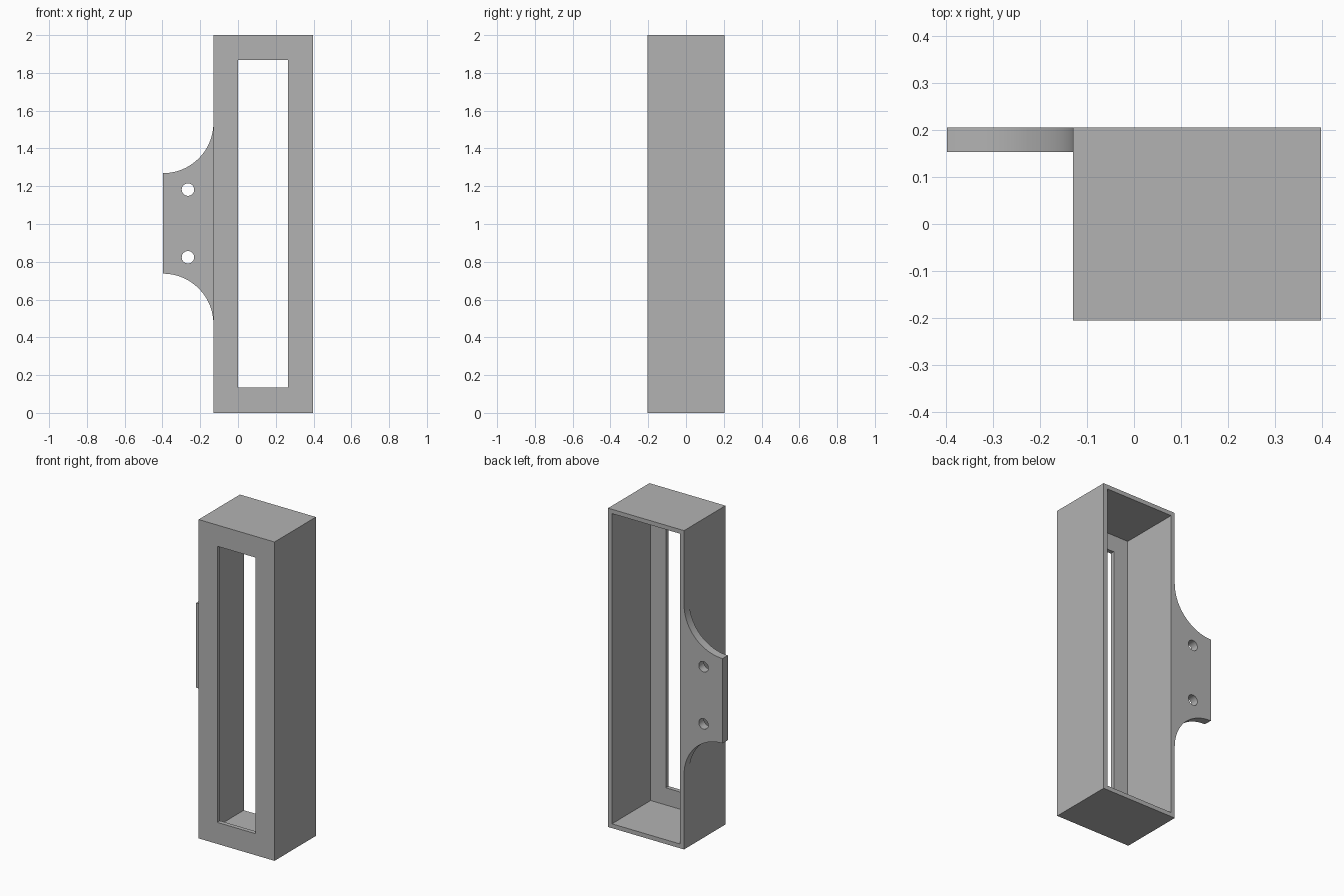
import bpy
import bmesh
from math import cos, sin, pi, radians
from mathutils import Vector

if "Cube" in bpy.data.objects:
    bpy.data.objects.remove(bpy.data.objects["Cube"])

# Main dimensions
LEFT, RIGHT = 0.397, -0.13        # casing sides in x
FRONT, BACK = -0.205, 0.205       # casing depth in y
HEIGHT, WALL = 2.0, 0.027
MID = 1.003                       # centre height of the mounting flange

grey = bpy.data.materials.new("plain grey")
grey.use_nodes = True
COLOUR = (0.45, 0.45, 0.45, 1)
grey.diffuse_color = COLOUR
grey.node_tree.nodes["Principled BSDF"].inputs["Base Color"].default_value = COLOUR


def prism(name, outline, y0, y1):
    """Extrude an (x, z) outline from y0 to y1."""
    bm = bmesh.new()
    face = bm.faces.new([bm.verts.new((x, y0, z)) for x, z in outline])
    new = bmesh.ops.extrude_face_region(bm, geom=[face])["geom"]
    verts = [v for v in new if isinstance(v, bmesh.types.BMVert)]
    bmesh.ops.translate(bm, verts=verts, vec=Vector((0, y1 - y0, 0)))
    bmesh.ops.recalc_face_normals(bm, faces=bm.faces)
    mesh = bpy.data.meshes.new(name)
    bm.to_mesh(mesh)
    bm.free()
    mesh.materials.append(grey)
    obj = bpy.data.objects.new(name, mesh)
    bpy.context.collection.objects.link(obj)
    return obj


def rect(x0, x1, z0, z1):
    return [(x0, z0), (x1, z0), (x1, z1), (x0, z1)]


def arc(cx, cz, r, start, end, steps):
    angles = [radians(start + (end - start) * i / steps) for i in range(steps + 1)]
    return [(cx + r * cos(a), cz + r * sin(a)) for a in angles]


def cut(obj, cutter):
    """Subtract the cutter from the object, then discard it."""
    cutter.hide_render = True
    mod = obj.modifiers.new("cut", "BOOLEAN")
    mod.operation = "DIFFERENCE"
    mod.solver = "EXACT"
    mod.object = cutter
    bpy.ops.object.select_all(action="DESELECT")
    bpy.context.view_layer.objects.active = obj
    obj.select_set(True)
    bpy.ops.object.modifier_apply(modifier=mod.name)
    bpy.data.objects.remove(cutter)


# Casing: box hollowed from the open back, with a tall slot in the front wall
casing = prism("casing", rect(RIGHT, LEFT, 0, HEIGHT), FRONT, BACK)
cut(casing, prism("cavity_cutter",
                  rect(RIGHT + WALL, LEFT - WALL, WALL, HEIGHT - WALL),
                  FRONT + WALL, BACK + 0.1))
cut(casing, prism("slot_cutter", rect(0, 0.265, 0.135, 1.867),
                  FRONT - 0.1, FRONT + 0.1))

# Mounting flange: plate with concave fillets running into the casing side
EDGE, HALF = -0.397, 0.266
radius = RIGHT - EDGE
upper = arc(EDGE, MID + HALF + radius, radius, -90, 0, 32)
lower = arc(EDGE, MID - HALF - radius, radius, 0, 90, 32)
root = RIGHT + WALL / 2
outline = upper + [(root, upper[-1][1]), (root, lower[0][1])] + lower
flange = prism("mounting_flange", outline, 0.153, BACK)

# Two screw holes
for side in (-1, 1):
    hole = arc(-0.265, MID + side * 0.179, 0.033, 0, 360, 32)[:-1]
    cut(flange, prism("hole_cutter", hole, 0.1, 0.3))

bpy.ops.object.select_all(action="DESELECT")
flange.select_set(True)
bpy.context.view_layer.objects.active = flange
bpy.ops.object.shade_smooth_by_angle(angle=radians(30))
